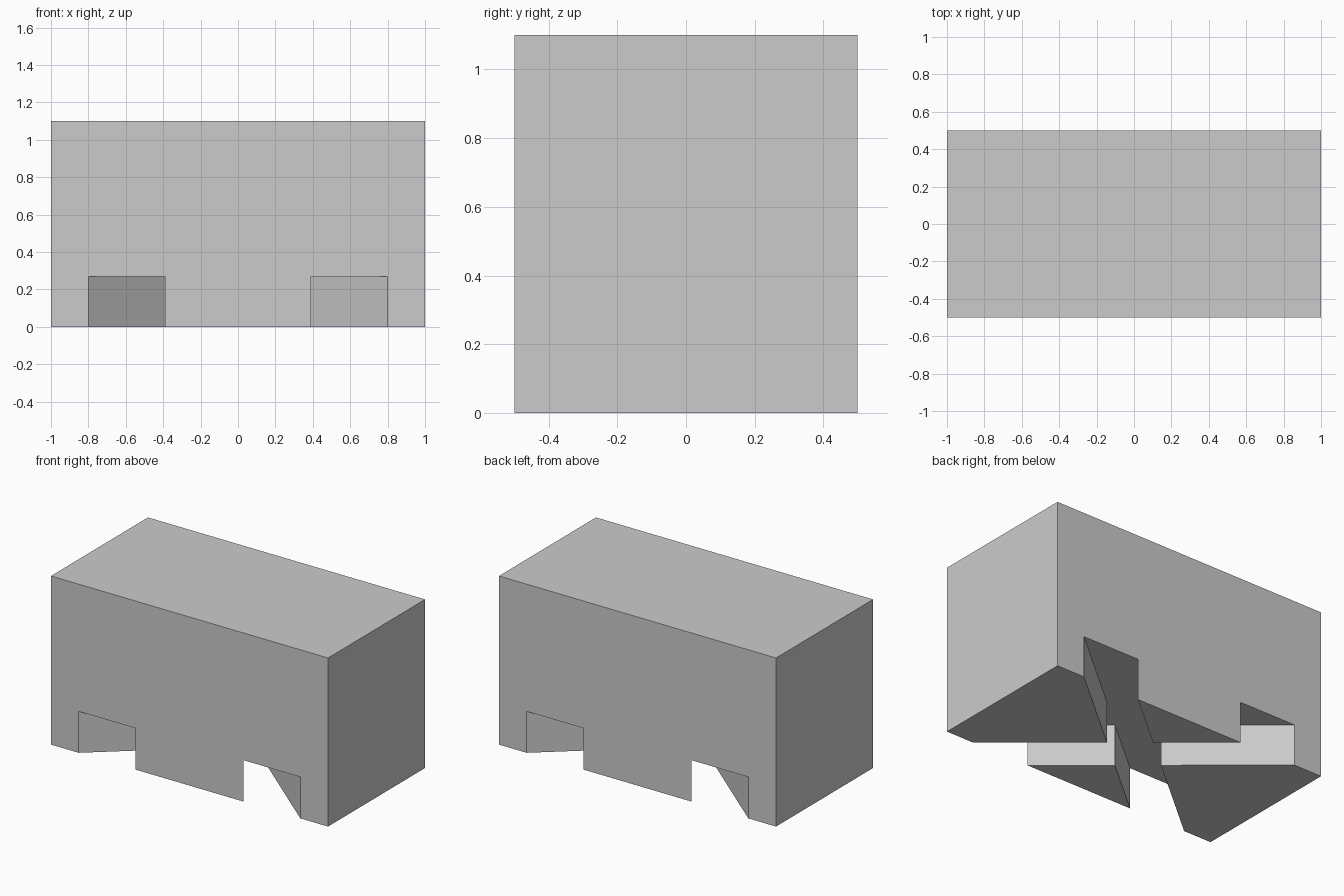
import bpy
import bmesh

# Remove the default cube
default = bpy.data.objects.get("Cube")
if default:
    bpy.data.objects.remove(default, do_unlink=True)

LENGTH, DEPTH, HEIGHT = 2.0, 1.0, 1.1
OUTER, INNER = 0.80, 0.39      # channel opening along the long edges
CHANNEL_HEIGHT = 0.27

# Single plain grey
grey = bpy.data.materials.new("light grey")
grey.use_nodes = True
colour = (0.6, 0.6, 0.6, 1)
grey.diffuse_color = colour
grey.node_tree.nodes["Principled BSDF"].inputs["Base Color"].default_value = colour


def prism(name, outline, z0, z1):
    """Extrude a flat outline from z0 up to z1."""
    bm = bmesh.new()
    base = bm.faces.new([bm.verts.new((x, y, z0)) for x, y in outline])
    top = bmesh.ops.extrude_face_region(bm, geom=[base])["geom"]
    moved = [v for v in top if isinstance(v, bmesh.types.BMVert)]
    bmesh.ops.translate(bm, verts=moved, vec=(0, 0, z1 - z0))
    bmesh.ops.recalc_face_normals(bm, faces=bm.faces)
    mesh = bpy.data.meshes.new(name)
    bm.to_mesh(mesh)
    bm.free()
    mesh.materials.append(grey)
    obj = bpy.data.objects.new(name, mesh)
    bpy.context.scene.collection.objects.link(obj)
    return obj


# Solid block
hx, hy = LENGTH / 2, DEPTH / 2
block = prism("block", [(-hx, -hy), (hx, -hy), (hx, hy), (-hx, hy)], 0, HEIGHT)

# Two diagonal channels crossing under the block
reach = 1.2                    # cutters run past the front and back faces
mid, half = (OUTER - INNER) / 2, (OUTER + INNER) / 2 * reach
for side, label in ((1, "rising"), (-1, "falling")):
    y = hy * reach
    outline = [(side * (-half - mid), -y), (side * (-half + mid), -y),
               (side * (half + mid), y), (side * (half - mid), y)]
    cutter = prism(label + "_channel_cutter", outline, -0.2, CHANNEL_HEIGHT)
    cutter.hide_render = True
    cut = block.modifiers.new(label + " channel", 'BOOLEAN')
    cut.operation = 'DIFFERENCE'
    cut.solver = 'EXACT'
    cut.object = cutter
    bpy.context.view_layer.objects.active = block
    bpy.ops.object.modifier_apply(modifier=cut.name)
    bpy.data.objects.remove(cutter, do_unlink=True)
